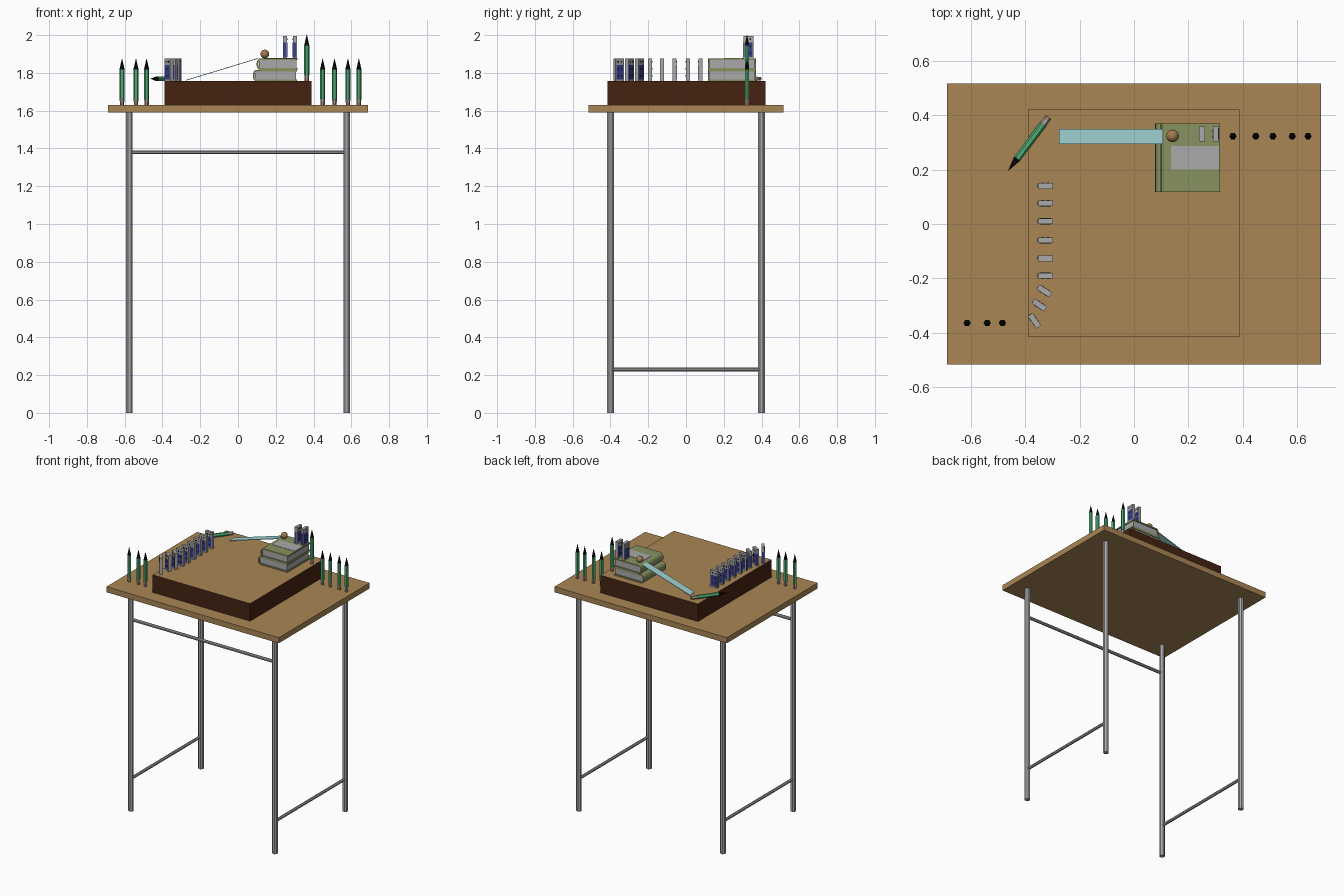
import bpy, bmesh, math
from mathutils import Matrix, Vector

if "Cube" in bpy.data.objects:
    bpy.data.objects.remove(bpy.data.objects["Cube"])


def mat(name, r, g, b):
    m = bpy.data.materials.new(name)
    m.diffuse_color = (r, g, b, 1)
    m.use_nodes = True
    m.node_tree.nodes["Principled BSDF"].inputs["Base Color"].default_value = m.diffuse_color
    return m


TAN = mat("tan wood", .40, .24, .09)
DARK = mat("dark brown", .058, .017, .006)
GRAY = mat("gray", .40, .40, .41)
GREEN = mat("pencil green", .08, .40, .17)
OLIVE = mat("olive cover", .25, .29, .12)
BLUE = mat("navy blue", .04, .05, .30)
AQUA = mat("pale blue", .34, .63, .63)
BLACK = mat("black", .004, .004, .004)
BROWN = mat("light brown", .36, .20, .08)
PINK = mat("eraser brown", .40, .24, .18)


def finish(bm, name, mats, matrix=None):
    bmesh.ops.recalc_face_normals(bm, faces=bm.faces)
    me = bpy.data.meshes.new(name)
    bm.to_mesh(me)
    bm.free()
    for m in mats:
        me.materials.append(m)
    ob = bpy.data.objects.new(name, me)
    bpy.context.collection.objects.link(ob)
    if matrix:
        ob.matrix_world = matrix
    return ob


def add_box(bm, lo, hi, mi=0):
    lo, hi = Vector(lo), Vector(hi)
    mtx = Matrix.Translation((lo + hi) / 2) @ Matrix.Diagonal((*(hi - lo), 1))
    verts = bmesh.ops.create_cube(bm, size=1, matrix=mtx)["verts"]
    for f in {f for v in verts for f in v.link_faces}:
        f.material_index = mi


def box(name, lo, hi, *mats):
    bm = bmesh.new()
    add_box(bm, lo, hi)
    return finish(bm, name, mats)


def rod(name, a, b, r, m):
    a, b = Vector(a), Vector(b)
    d = b - a
    bm = bmesh.new()
    bmesh.ops.create_cone(bm, cap_ends=True, segments=8, radius1=r, radius2=r, depth=d.length,
                          matrix=Matrix.Rotation(math.pi / 8, 4, 'Z'))
    rot = d.to_track_quat('Z', 'Y').to_matrix().to_4x4()
    return finish(bm, name, [m], Matrix.Translation((a + b) / 2) @ rot)


# table
box("table_top", (-.688, -.517, 1.589), (.688, .517, 1.629), TAN)
for sx in (-1, 1):
    for sy in (-1, 1):
        rod("table_leg", (sx * .575, sy * .4, 0), (sx * .575, sy * .4, 1.59), .019, GRAY)
    rod("side_bar", (sx * .575, -.4, .23), (sx * .575, .4, .23), .011, GRAY)
rod("front_bar", (-.575, -.4, 1.38), (.575, -.4, 1.38), .011, GRAY)

# raised board with tan top
TOP = 1.756
board = box("raised_board", (-.39, -.416, 1.629), (.388, .421, TOP), DARK, TAN)
for p in board.data.polygons:
    p.material_index = int(p.normal.z > .5)


# hexagonal pencils: rings of (height, radius), one material per band
def pencil(matrix):
    rings = [(0, .0115), (.013, .0115), (.028, .0125), (.034, .0125), (.034, .0135), (.19, .0135), (.246, .0008)]
    bands = [0, 1, 0, 2, 2, 3]
    bm = bmesh.new()
    loops = [[bm.verts.new((r * math.cos(i * math.pi / 3), r * math.sin(i * math.pi / 3), z))
              for i in range(6)] for z, r in rings]
    for k, mi in enumerate(bands):
        for i in range(6):
            j = (i + 1) % 6
            f = bm.faces.new((loops[k][i], loops[k][j], loops[k + 1][j], loops[k + 1][i]))
            f.material_index = mi
    bm.faces.new(loops[0][::-1])
    bm.faces.new(loops[-1]).material_index = 3
    finish(bm, "pencil", [PINK, GRAY, GREEN, BLACK], matrix)


for x in (-.614, -.54, -.484):
    pencil(Matrix.Translation((x, -.364, 1.629)))
for x in (.448, .511, .582, .64):
    pencil(Matrix.Translation((x, .323, 1.629)))
pencil(Matrix.Translation((.364, .323, TOP)))
lay = Vector((-.145, -.193, 0)).to_track_quat('Z', 'Y').to_matrix().to_4x4()
pencil(Matrix.Translation((-.315, .393, TOP + .013)) @ lay)


# domino blocks: gray with blue panels and black dots
def domino(x, y, z, deg):
    bm = bmesh.new()
    add_box(bm, (-.0275, -.0105, 0), (.0275, .0105, .119))
    for s in (-1, 1):
        y0, y1 = sorted((s * .0100, s * .0112))
        add_box(bm, (-.021, y0, .008), (.021, y1, .085), 1)
        y0, y1 = sorted((s * .0100, s * .0118))
        for dx in (-.01, .01):
            for dz in (.03, .065, .102):
                add_box(bm, (dx - .004, y0, dz - .004), (dx + .004, y1, dz + .004), 2)
    add_box(bm, (-.0282, -.006, .005), (-.027, .0085, .085), 1)
    finish(bm, "domino", [GRAY, BLUE, BLACK],
           Matrix.Translation((x, y, z)) @ Matrix.Rotation(math.radians(deg), 4, 'Z'))


for y in (.14, .076, .01, -.06, -.127, -.19):
    domino(-.326, y, TOP, 0)
domino(-.33, -.246, TOP, -33)
domino(-.348, -.298, TOP, -33)
domino(-.366, -.356, TOP, -55)
for x in (.25, .301):
    domino(x, .331, 1.877, 90)


# books: C-shaped cover with rounded spine at -x, page block inside
def book(name, x0, x1, y0, y1, z0, z1):
    h, zc, t, n = (z1 - z0) / 2, (z0 + z1) / 2, .009, 8
    xs = x0 + .02

    def arc(ins):
        a = [math.pi / 2 + math.pi * i / n for i in range(n + 1)]
        pts = [(xs + (.02 - ins) * math.cos(q), zc + (h - ins) * math.sin(q)) for q in a]
        return [(x1, zc + h - ins)] + pts + [(x1, zc - h + ins)]

    bm = bmesh.new()
    rows = [[bm.verts.new((x, y, z)) for x, z in arc(i)] for y in (y0, y1) for i in (0, t)]
    o0, i0, o1, i1 = rows
    for a, b in ((o0, o1), (o1, i1), (i1, i0), (i0, o0)):
        for k in range(len(a) - 1):
            bm.faces.new((a[k], a[k + 1], b[k + 1], b[k]))
    for k in (0, -1):
        bm.faces.new((o0[k], o1[k], i1[k], i0[k]))
    finish(bm, name + "_cover", [OLIVE])
    box(name + "_pages", (x0 + .012, y0 + .006, z0 + t - .001), (x1 - .006, y1 - .006, z1 - t + .001), GRAY)


book("lower_book", .078, .312, .117, .37, TOP, 1.816)
book("upper_book", .098, .316, .117, .37, 1.816, 1.877)
box("book_label", (.136, .2, 1.876), (.313, .287, 1.879), GRAY)

# ruler ramp
d = Vector((.382, 0, .116))
bm = bmesh.new()
add_box(bm, (-d.length / 2, -.028, -.0018), (d.length / 2, .028, .0018))
finish(bm, "ruler_ramp", [AQUA], Matrix.Translation((-.084, .322, 1.819))
       @ Matrix.Rotation(-math.atan2(d.z, d.x), 4, 'Y'))

# marble
bm = bmesh.new()
bmesh.ops.create_uvsphere(bm, u_segments=20, v_segments=12, radius=.023,
                          matrix=Matrix.Translation((.142, .324, 1.9)))
for f in bm.faces:
    f.smooth = True
finish(bm, "marble", [BROWN])
